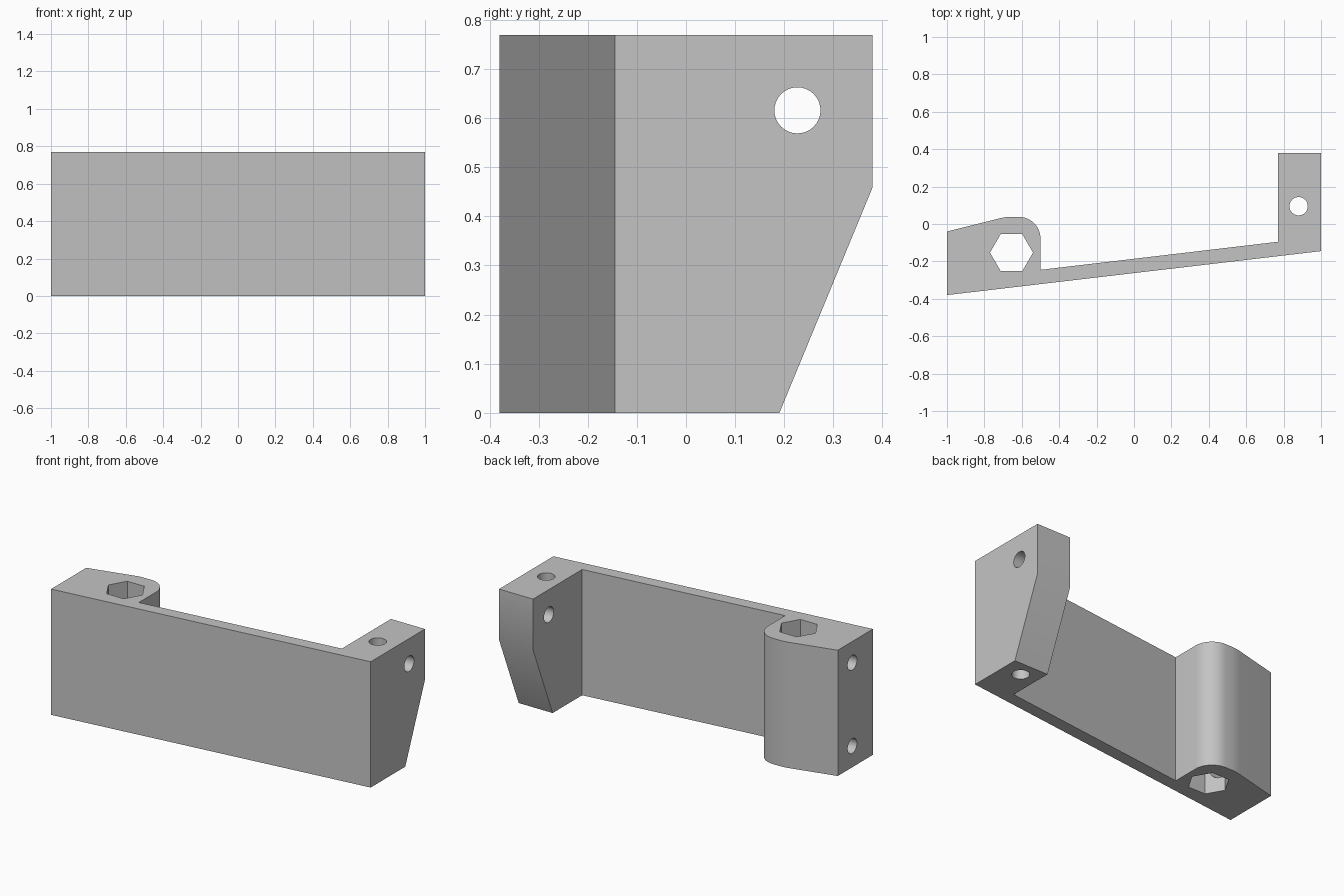
import bpy, bmesh, math
from mathutils import Matrix, Vector

if "Cube" in bpy.data.objects:
    bpy.data.objects.remove(bpy.data.objects["Cube"])

HEIGHT = 0.77

grey = bpy.data.materials.new("plain grey")
grey.use_nodes = True
grey.diffuse_color = (0.55, 0.55, 0.55, 1)
grey.node_tree.nodes["Principled BSDF"].inputs["Base Color"].default_value = grey.diffuse_color


def prism(name, points, direction):
    """Extrude a planar outline along a direction."""
    bm = bmesh.new()
    face = bm.faces.new([bm.verts.new(p) for p in points])
    out = bmesh.ops.extrude_face_region(bm, geom=[face])
    moved = [v for v in out["geom"] if isinstance(v, bmesh.types.BMVert)]
    bmesh.ops.translate(bm, verts=moved, vec=direction)
    bmesh.ops.recalc_face_normals(bm, faces=bm.faces)
    mesh = bpy.data.meshes.new(name)
    bm.to_mesh(mesh)
    bm.free()
    mesh.materials.append(grey)
    obj = bpy.data.objects.new(name, mesh)
    bpy.context.collection.objects.link(obj)
    return obj


def drill(name, start, direction, radius, sides=32):
    """Round or polygonal cutter running from start along x or z."""
    ring = []
    for i in range(sides):
        a = math.tau * i / sides
        c, s = radius * math.cos(a), radius * math.sin(a)
        offset = (0, c, s) if direction[0] else (c, s, 0)
        ring.append(Vector(start) + Vector(offset))
    return prism(name, ring, direction)


# Bracket outline: front wall, end block, thin web and rounded boss
outline = [(-1, -0.38), (1, -0.145), (1, 0.38), (0.77, 0.38), (0.77, -0.095), (-0.5, -0.245)]
for i in range(13):
    a = math.pi / 2 * i / 12
    outline.append((-0.615 + 0.115 * math.cos(a), -0.077 + 0.115 * math.sin(a)))
outline += [(-0.66, 0.038), (-0.69, 0.036), (-0.72, 0.03), (-1, -0.04)]
bracket = prism("bracket", [(x, y, 0) for x, y in outline], (0, 0, HEIGHT))

# Sloped underside of the end block, bolt holes and hexagonal socket
slope = [(0.6, 0.149, -0.1), (0.6, 0.421, 0.558), (0.6, 0.421, -0.1)]
cutters = [
    prism("block_slope_cutter", slope, (0.6, 0, 0)),
    drill("hex_socket_cutter", (-0.655, -0.153, -0.1), (0, 0, 1), 0.115, 6),
    drill("block_vertical_cutter", (0.88, 0.095, -0.1), (0, 0, 1), 0.049),
    drill("block_cross_cutter", (0.7, 0.227, 0.616), (0.4, 0, 0), 0.047),
]
for z in (0.13, 0.64):
    cutters.append(drill("boss_side_cutter", (-1.1, -0.18, z), (0.45, 0, 0), 0.045))

bpy.ops.object.select_all(action="DESELECT")
bpy.context.view_layer.objects.active = bracket
bracket.select_set(True)
for cutter in cutters:
    cutter.hide_render = True
    mod = bracket.modifiers.new(cutter.name, "BOOLEAN")
    mod.operation = "DIFFERENCE"
    mod.solver = "EXACT"
    mod.object = cutter
    bpy.ops.object.modifier_apply(modifier=mod.name)
    bpy.data.objects.remove(cutter)

bpy.ops.object.shade_smooth_by_angle(angle=math.radians(25))
